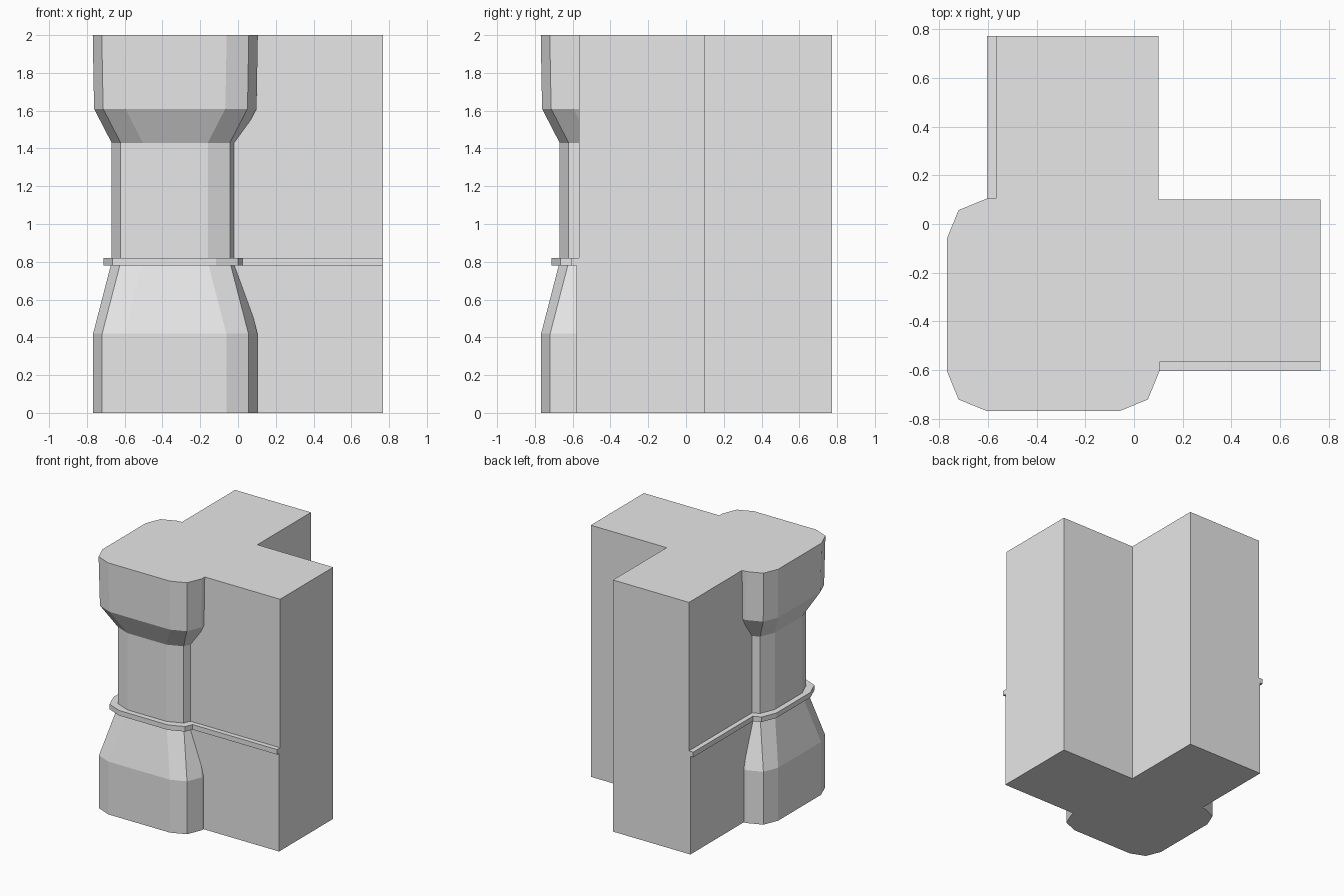
import bpy
import bmesh

cube = bpy.data.objects.get("Cube")
if cube:
    bpy.data.objects.remove(cube, do_unlink=True)

stone = bpy.data.materials.new("light grey stone")
stone.use_nodes = True
colour = (0.8, 0.8, 0.8, 1)
stone.diffuse_color = colour
stone.node_tree.nodes["Principled BSDF"].inputs["Base Color"].default_value = colour

CENTRE = -0.332          # pillar axis, same in x and y
END_X, END_Y = 0.767, 0.773   # free ends of the two walls
INNER = 0.1              # inner faces of the walls


def loft(name, rings):
    """Skin a stack of (outline, height) rings into a closed solid."""
    bm = bmesh.new()
    loops = [[bm.verts.new((x, y, z)) for x, y in outline] for outline, z in rings]
    for low, high in zip(loops, loops[1:]):
        n = len(low)
        for i in range(n):
            j = (i + 1) % n
            bm.faces.new((low[i], low[j], high[j], high[i]))
    bm.faces.new(loops[0][::-1])
    bm.faces.new(loops[-1])
    bmesh.ops.recalc_face_normals(bm, faces=bm.faces)
    mesh = bpy.data.meshes.new(name)
    bm.to_mesh(mesh)
    bm.free()
    mesh.materials.append(stone)
    obj = bpy.data.objects.new(name, mesh)
    bpy.context.collection.objects.link(obj)
    return obj


def rounded_square(half):
    """Square around the pillar axis with two-step bevelled corners."""
    a, b = half - 0.165, half - 0.048
    corner = [(half, a), (b, b), (a, half)]
    points = []
    for _ in range(4):
        points += [(CENTRE + x, CENTRE + y) for x, y in corner]
        corner = [(-y, x) for x, y in corner]
    return points


def wall_corner(outer):
    """L-shaped outline of the two walls, outer faces at the given offset."""
    return [(outer, outer), (END_X, outer), (END_X, INNER),
            (INNER, INNER), (INNER, END_Y), (outer, END_Y)]


def pillar_part(name, profile):
    loft(name, [(rounded_square(half), z) for half, z in profile])


def wall_part(name, outer, bottom, top):
    loft(name, [(wall_corner(outer), bottom), (wall_corner(outer), top)])


# Walls: thicker below the trim, thinner above it
wall_part("lower_walls", -0.58, 0, 0.78)
wall_part("wall_trim", -0.605, 0.78, 0.82)
wall_part("upper_walls", -0.567, 0.82, 2)

# Corner pillar: tapered base, trim band, narrow neck and flared head
pillar_part("pillar_base", [(0.435, 0), (0.435, 0.42), (0.342, 0.78)])
pillar_part("pillar_trim", [(0.38, 0.78), (0.38, 0.82)])
pillar_part("pillar_shaft", [(0.337, 0.82), (0.337, 1.43), (0.43, 1.61), (0.437, 2)])
